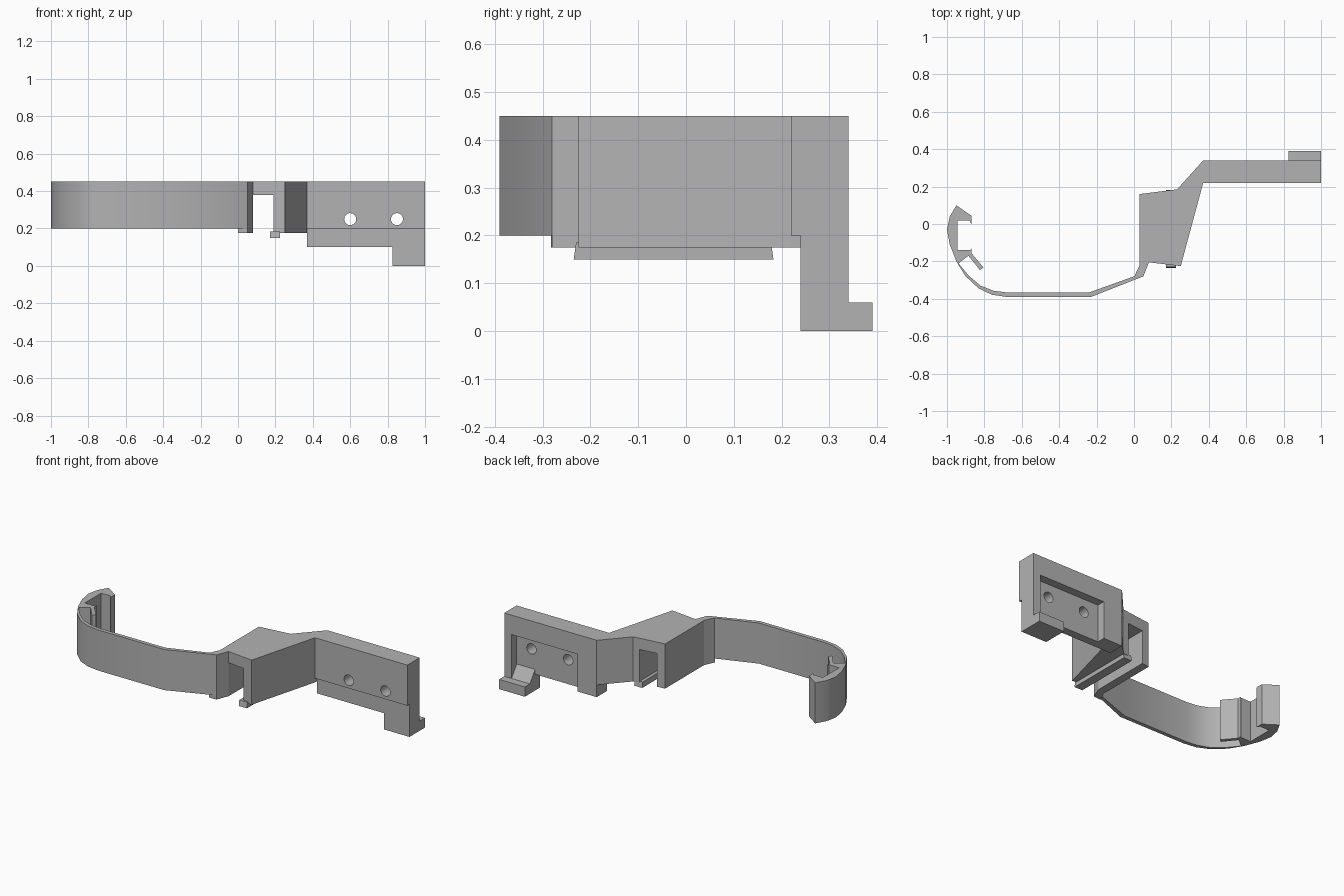
import bpy, bmesh, math
from mathutils import Vector

cube = bpy.data.objects.get("Cube")
if cube:
    bpy.data.objects.remove(cube, do_unlink=True)

grey = bpy.data.materials.new("plain grey")
grey.use_nodes = True
grey.diffuse_color = (0.45, 0.45, 0.45, 1)
grey.node_tree.nodes["Principled BSDF"].inputs["Base Color"].default_value = (0.45, 0.45, 0.45, 1)


def prism(name, pts, lo, hi, axis="z", smooth=False):
    """Extrude a closed 2D profile along an axis; profile uses the other two axes in order."""
    place = {"x": lambda a, b, c: (c, a, b),
             "y": lambda a, b, c: (a, c, b),
             "z": lambda a, b, c: (a, b, c)}[axis]
    bm = bmesh.new()
    face = bm.faces.new([bm.verts.new(place(a, b, lo)) for a, b in pts])
    ext = bmesh.ops.extrude_face_region(bm, geom=[face])
    moved = [v for v in ext["geom"] if isinstance(v, bmesh.types.BMVert)]
    bmesh.ops.translate(bm, verts=moved, vec=Vector(place(0, 0, hi - lo)))
    bmesh.ops.recalc_face_normals(bm, faces=bm.faces)
    mesh = bpy.data.meshes.new(name)
    bm.to_mesh(mesh)
    bm.free()
    mesh.materials.append(grey)
    obj = bpy.data.objects.new(name, mesh)
    bpy.context.collection.objects.link(obj)
    if smooth:
        bpy.ops.object.select_all(action="DESELECT")
        obj.select_set(True)
        bpy.context.view_layer.objects.active = obj
        bpy.ops.object.shade_smooth_by_angle(angle=math.radians(30))
    return obj


def rect(a0, a1, b0, b1):
    return [(a0, b0), (a1, b0), (a1, b1), (a0, b1)]


def cut(obj, cutter):
    mod = obj.modifiers.new(cutter.name, "BOOLEAN")
    mod.operation = "DIFFERENCE"
    mod.solver = "EXACT"
    mod.object = cutter
    cutter.hide_render = True
    cutter.hide_set(True)


TOP = 0.45

# Curved strap with its clip end
strap_outer = [(0.05, -0.28), (-0.23, -0.39), (-0.68, -0.39), (-0.76, -0.378), (-0.83, -0.345),
               (-0.90, -0.28), (-0.95, -0.20), (-0.985, -0.11), (-1.0, -0.03), (-0.985, 0.04),
               (-0.95, 0.10)]
clip = [(-0.87, 0.045), (-0.87, 0.0), (-0.88, 0.018), (-0.945, 0.018), (-0.945, -0.14),
        (-0.875, -0.14), (-0.87, -0.13), (-0.87, -0.155), (-0.805, -0.232), (-0.823, -0.247),
        (-0.885, -0.17), (-0.938, -0.21)]
strap_inner = [(-0.885, -0.275), (-0.82, -0.33), (-0.75, -0.357), (-0.68, -0.366),
               (-0.24, -0.366), (0.0, -0.28)]
prism("strap", strap_outer + clip + strap_inner, 0.2, TOP, smooth=True)

# Channel body: roof, left wall and wedge-shaped right wall
prism("channel_roof", [(0.03, 0.16), (0.23, 0.185), (0.37, 0.34), (0.37, 0.22), (0.25, -0.225),
                       (0.08, -0.205), (0.03, -0.22)], 0.38, TOP)
prism("left_wall", [(0.0, -0.283), (0.05, -0.28), (0.08, -0.205), (0.08, 0.166), (0.03, 0.16),
                    (0.03, -0.22)], 0.175, TOP)
prism("right_wall", [(0.19, -0.218), (0.25, -0.225), (0.37, 0.22), (0.37, 0.24), (0.285, 0.245),
                     (0.23, 0.185), (0.19, 0.18)], 0.175, 0.38)
prism("wall_corner", [(0.285, 0.245), (0.37, 0.24), (0.37, 0.34)], 0.175, 0.38)

# Snap lip under the right wall
prism("snap_lip", [(-0.235, 0.15), (0.183, 0.15), (0.178, 0.185), (-0.23, 0.185)], 0.17, 0.225, "x")

# Mounting plate with foot
plate = prism("mounting_plate", [(0.37, 0.1), (0.825, 0.1), (0.825, 0), (1, 0), (1, TOP),
                                 (0.37, TOP)], 0.24, 0.34, "y")
facing = prism("plate_facing", rect(0.37, 1, 0.2, TOP), 0.22, 0.24, "y")
prism("foot_toe", rect(0.34, 0.39, 0, 0.06), 0.825, 1, "x")

# Rear pocket, open at the bottom and ramped above the foot
cut(plate, prism("pocket_cutter", [(0.29, 0.33), (0.36, 0.33), (0.36, 0.06), (0.34, 0.06),
                                   (0.29, 0.13)], 0.5, 0.95, "x"))
cut(plate, prism("pocket_floor_cutter", rect(0.29, 0.36, 0.05, 0.3), 0.5, 0.825, "x"))

# Screw holes
for i, x in enumerate((0.6, 0.85)):
    ring = [(x + 0.032 * math.cos(math.tau * k / 32), 0.25 + 0.032 * math.sin(math.tau * k / 32))
            for k in range(32)]
    cutter = prism(f"hole_cutter_{i + 1}", ring, 0.1, 0.5, "y")
    for part in (plate, facing):
        cut(part, cutter)
